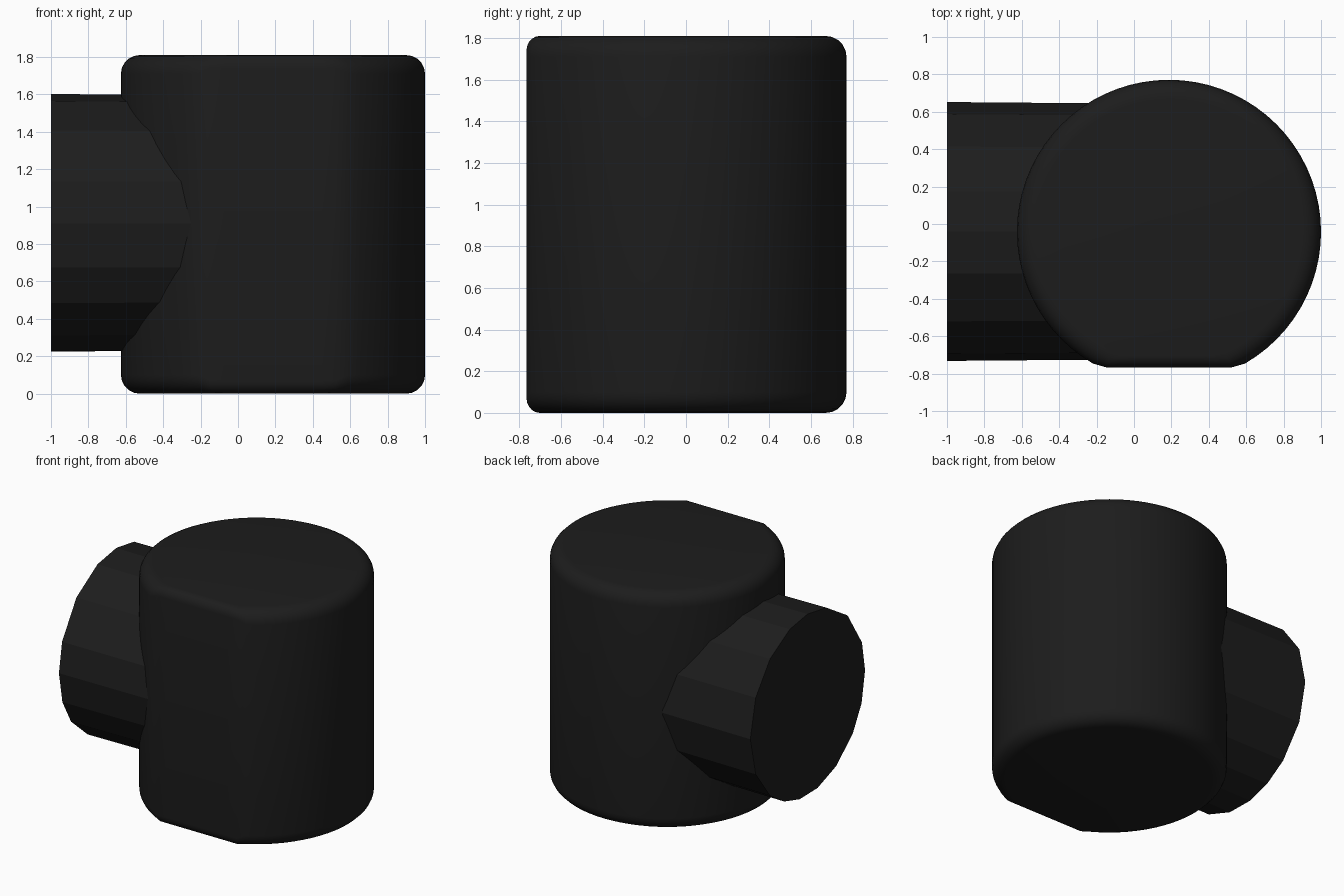
import bpy, bmesh
from math import sin, cos, pi, radians

if "Cube" in bpy.data.objects:
    bpy.data.objects.remove(bpy.data.objects["Cube"])

mat = bpy.data.materials.new("black")
mat.diffuse_color = (0.012, 0.012, 0.012, 1)
mat.use_nodes = True
mat.node_tree.nodes["Principled BSDF"].inputs["Base Color"].default_value = mat.diffuse_color


def loft(name, rings, cap_start=True, cap_end=True):
    """Skin a list of equal-length point rings into one object."""
    bm = bmesh.new()
    loops = [[bm.verts.new(p) for p in ring] for ring in rings]
    for a, b in zip(loops, loops[1:]):
        for i in range(len(a)):
            j = (i + 1) % len(a)
            bm.faces.new((a[i], a[j], b[j], b[i]))
    if cap_start:
        bm.faces.new(loops[0][::-1])
    if cap_end:
        bm.faces.new(loops[-1])
    bmesh.ops.recalc_face_normals(bm, faces=bm.faces)
    me = bpy.data.meshes.new(name)
    bm.to_mesh(me)
    bm.free()
    me.materials.append(mat)
    ob = bpy.data.objects.new(name, me)
    bpy.context.collection.objects.link(ob)
    return ob


# Upright drum: round with one flattened front side and rounded rims
CX, CY, R, FLAT, H = 0.187, -0.042, 0.813, 0.724, 1.81
N, STEPS = 72, 5


def drum_ring(t, top):
    """t = 0 at the cap edge, 1 where the rim meets the wall."""
    inset, drop = 1 - sin(t * pi / 2), 1 - cos(t * pi / 2)
    r, flat = R - 0.10 * inset, FLAT - 0.065 * inset
    ring = []
    for i in range(N):
        a = 2 * pi * i / N
        s = sin(a)
        d = min(r, flat / -s) if s < -0.5 else r
        z = (0.10 if d == r else 0.07) * drop
        ring.append((CX + d * cos(a), CY + d * s, H - z if top else z))
    return ring


ts = [k / STEPS for k in range(STEPS + 1)]
drum = loft("drum_body", [drum_ring(t, False) for t in ts]
            + [drum_ring(t, True) for t in reversed(ts)])
bpy.context.view_layer.objects.active = drum
drum.select_set(True)
bpy.ops.object.shade_smooth_by_angle(angle=radians(30))

# Side stub: coarse, unevenly faceted cylinder running left out of the drum
ANGLES = [-131, -114, -98, -80, -60, -38, -20, 0, 19, 46, 71, 90, 108, 131, 155, 180, 205]


def stub_ring(x, r):
    return [(x, -0.04 - r * cos(radians(a)), 0.91 + r * sin(radians(a))) for a in ANGLES]


loft("side_stub", [stub_ring(-1.0, 0.692), stub_ring(-0.15, 0.685)], cap_end=False)
